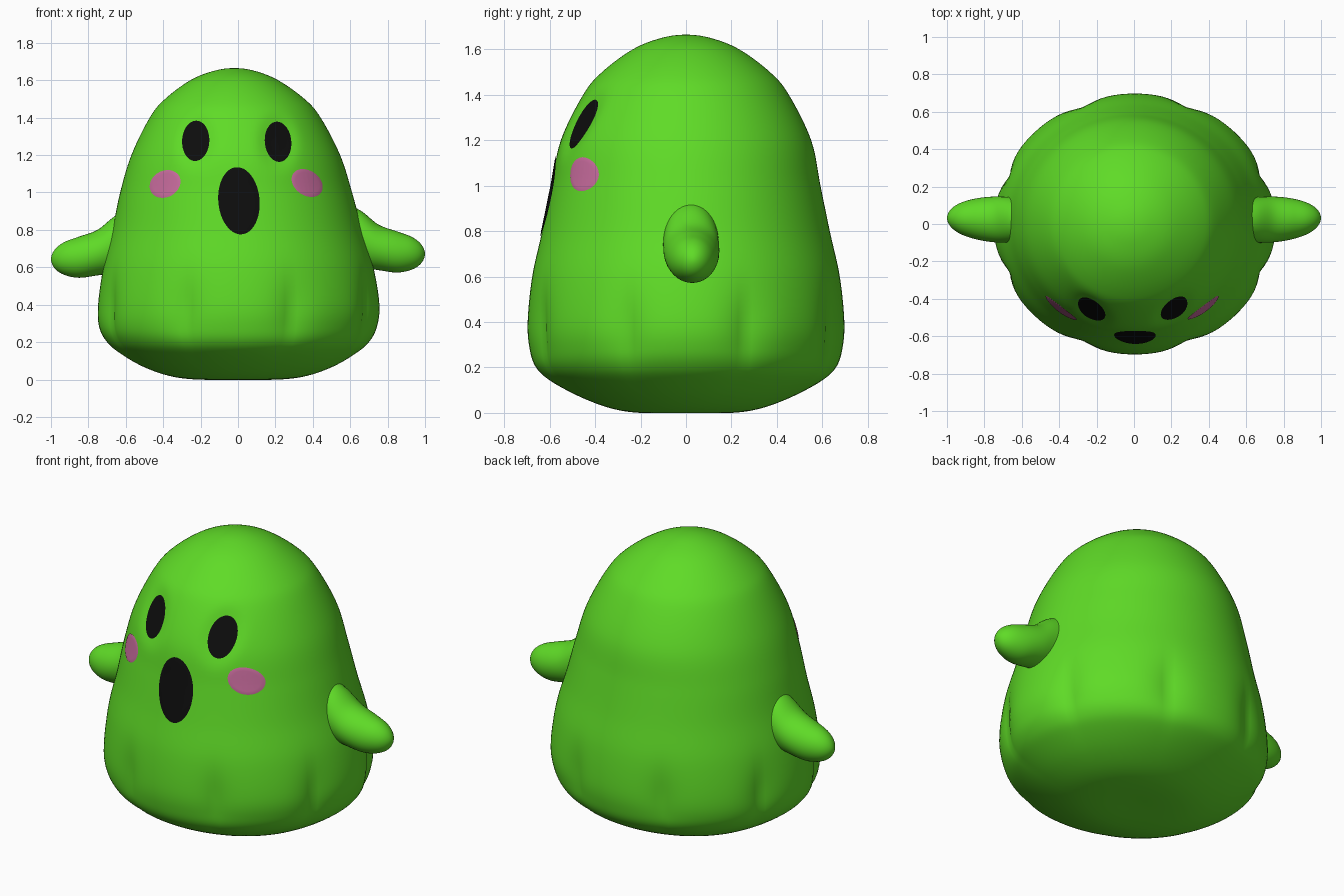
import bpy, bmesh, math
from mathutils import Vector
from mathutils.bvhtree import BVHTree

if "Cube" in bpy.data.objects:
    bpy.data.objects.remove(bpy.data.objects["Cube"], do_unlink=True)


def material(name, rgb):
    mat = bpy.data.materials.new(name)
    mat.use_nodes = True
    mat.diffuse_color = (*rgb, 1)
    mat.node_tree.nodes["Principled BSDF"].inputs["Base Color"].default_value = (*rgb, 1)
    return mat


GREEN = material("bright green", (0.115, 0.71, 0.02))
BLACK = material("black", (0.004, 0.004, 0.004))
PINK = material("pink", (0.58, 0.15, 0.34))


def finish(name, bm, mat):
    mesh = bpy.data.meshes.new(name)
    bm.to_mesh(mesh)
    bm.free()
    mesh.materials.append(mat)
    mesh.shade_smooth()
    obj = bpy.data.objects.new(name, mesh)
    bpy.context.collection.objects.link(obj)
    return obj


def smooth_rows(rows, steps):
    """Catmull-Rom through rows (height, drift, radius a, radius b), rounded at both ends."""
    def mirror(r):
        return (r[0], r[1], -r[2], -r[3])
    pts = [mirror(rows[1])] + rows + [mirror(rows[-2])]
    for i in range(len(rows) - 1):
        quad = pts[i:i + 4]
        for s in range(steps):
            t = s / steps
            yield [0.5 * (2 * p1 + (p2 - p0) * t + (2 * p0 - 5 * p1 + 4 * p2 - p3) * t * t
                          + (3 * p1 - p0 - 3 * p2 + p3) * t ** 3)
                   for p0, p1, p2, p3 in zip(*quad)]
    yield rows[-1]


def loft(rows, place, sides, steps):
    bm = bmesh.new()
    rings = [[bm.verts.new(place(row, 2 * math.pi * k / sides)) for k in range(sides)]
             for row in smooth_rows(rows, steps)]
    for low, high in zip(rings, rings[1:]):
        for k in range(sides):
            n = (k + 1) % sides
            bm.faces.new((low[k], low[n], high[n], high[k]))
    bmesh.ops.remove_doubles(bm, verts=bm.verts, dist=0.0005)
    bmesh.ops.recalc_face_normals(bm, faces=bm.faces)
    return bm


# Face features: x, z, half width, half height, tilt in degrees, material
FACE = {
    "right_eye": (-0.225, 1.275, 0.073, 0.108, -3, BLACK),
    "left_eye": (0.213, 1.27, 0.071, 0.108, 6, BLACK),
    "mouth": (0.005, 0.955, 0.11, 0.18, 5, BLACK),
    "right_cheek": (-0.388, 1.045, 0.086, 0.07, 30, PINK),
    "left_cheek": (0.368, 1.05, 0.09, 0.066, -35, PINK),
}


# Body: rounded bell with scalloped skirt folds and shallow eye sockets
def place_body(row, t):
    z, drift, a, b = row
    fold = math.exp(-((z - 0.36) / 0.17) ** 2) * (1 - abs(math.cos(4 * t))) ** 2
    k = 1 - 0.042 * fold
    p = Vector((drift + a * k * math.cos(t), b * k * math.sin(t), z))
    if p.y < 0:
        for eye in ("right_eye", "left_eye"):
            ex, ez, w, h = FACE[eye][:4]
            d = ((p.x - ex) / (w * 1.3)) ** 2 + ((z - ez) / (h * 1.2)) ** 2
            p.y += 0.022 * math.exp(-d * d)
    return p


body_rows = [(0, 0, 0, 0), (0, 0, 0.22, 0.2), (0.02, 0, 0.37, 0.33), (0.07, 0, 0.51, 0.465),
             (0.14, 0, 0.63, 0.595), (0.2, 0, 0.70, 0.66), (0.28, 0, 0.742, 0.688),
             (0.4, 0.004, 0.752, 0.697), (0.6, 0.002, 0.722, 0.677), (0.8, -0.004, 0.668, 0.633),
             (1.0, -0.01, 0.62, 0.592), (1.2, -0.012, 0.558, 0.551), (1.4, -0.015, 0.457, 0.453),
             (1.5, -0.017, 0.373, 0.37), (1.6, -0.02, 0.235, 0.235), (1.65, -0.02, 0.11, 0.11),
             (1.665, -0.02, 0, 0)]
bm = loft(body_rows, place_body, 128, 7)
surface = BVHTree.FromBMesh(bm)
finish("body", bm, GREEN)

# Arms: tapering stubs that droop outward
arm_rows = [(0.45, 0.77, 0, 0), (0.5, 0.765, 0.12, 0.16), (0.64, 0.735, 0.122, 0.155),
            (0.75, 0.685, 0.122, 0.122), (0.85, 0.66, 0.108, 0.11), (0.93, 0.653, 0.082, 0.087),
            (0.98, 0.65, 0.046, 0.05), (1.0, 0.65, 0, 0)]
for name, side, lift in (("right_arm", -1, -0.006), ("left_arm", 1, 0.022)):
    def place_arm(row, t):
        x, zc, a, b = row
        return Vector((side * x, 0.02 + 0.03 * (x - 0.6) + a * math.cos(t),
                       zc + lift + b * math.sin(t)))
    finish(name, loft(arm_rows, place_arm, 40, 6), GREEN)


# Face plates: thin ellipses draped over the body
def drape(name, x, z, w, h, tilt, mat, rings=8, sides=48):
    bm = bmesh.new()
    c, s = math.cos(math.radians(tilt)), math.sin(math.radians(tilt))

    def vert(r, t):
        u, v = w * r * math.cos(t), h * r * math.sin(t)
        start = Vector((x + u * c - v * s, -2, z + u * s + v * c))
        hit, normal, _, _ = surface.ray_cast(start, Vector((0, 1, 0)))
        return bm.verts.new(hit + normal * (0.005 if r < 1 else 0.003))

    grid = [[vert(i / rings, 2 * math.pi * k / sides) for k in range(sides)]
            for i in range(1, rings + 1)]
    centre = vert(0, 0)
    for k in range(sides):
        n = (k + 1) % sides
        bm.faces.new((centre, grid[0][k], grid[0][n]))
        for inner, outer in zip(grid, grid[1:]):
            bm.faces.new((inner[k], outer[k], outer[n], inner[n]))
    finish(name, bm, mat)


for name, spec in FACE.items():
    drape(name, *spec)
